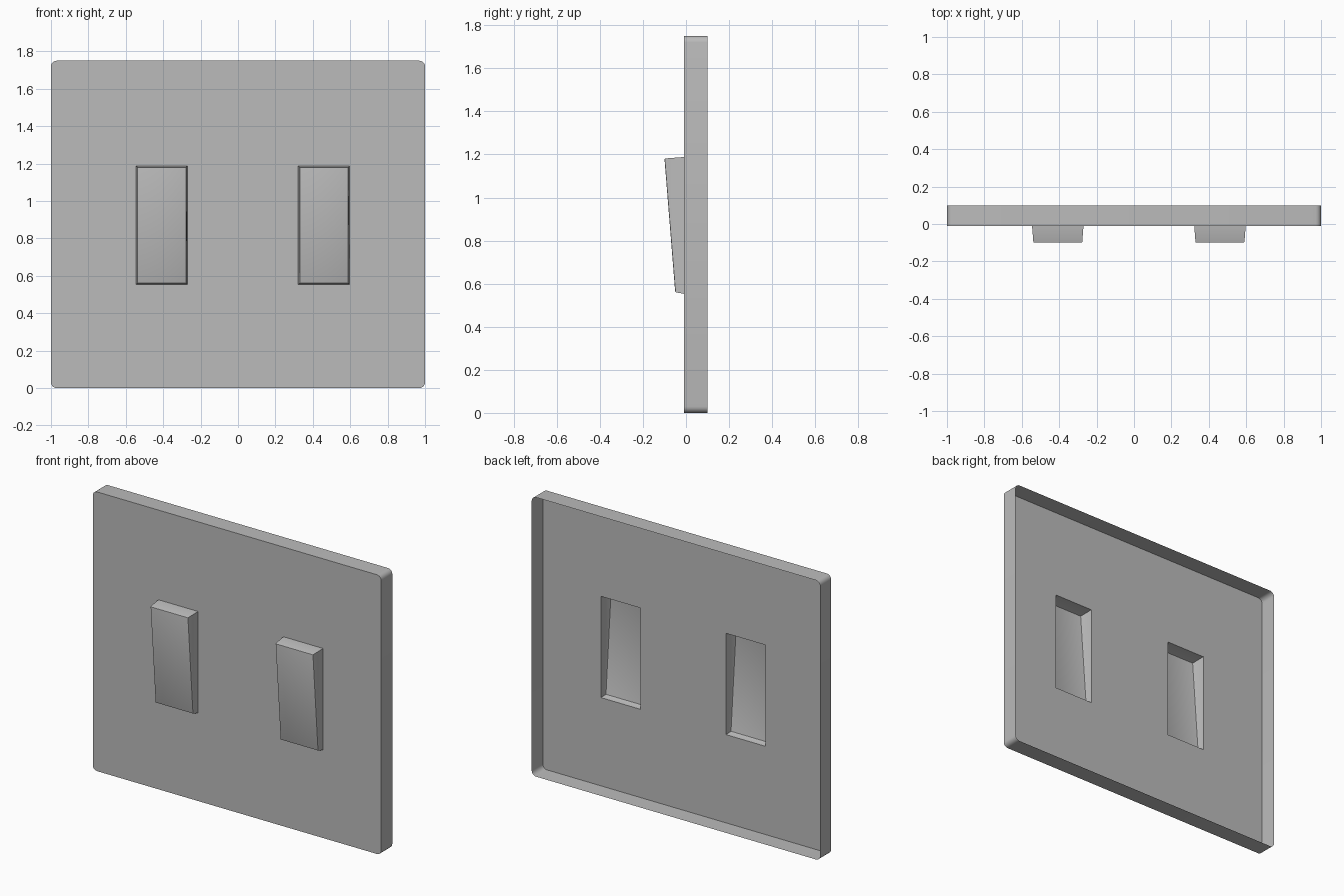
import bpy, bmesh, math

if "Cube" in bpy.data.objects:
    bpy.data.objects.remove(bpy.data.objects["Cube"])

FRONT, BACK = -0.01, 0.10          # depth of the plate
W, H, R = 1.0, 1.75, 0.03          # half width, height, corner radius
ROCKERS = [(-0.545, -0.27), (0.322, 0.597)]
Z0, Z1 = 0.553, 1.188              # opening bottom and top

grey = bpy.data.materials.new("light grey plastic")
grey.diffuse_color = (0.5, 0.5, 0.5, 1)
grey.use_nodes = True
grey.node_tree.nodes["Principled BSDF"].inputs["Base Color"].default_value = grey.diffuse_color


def finish(bm, name):
    mesh = bpy.data.meshes.new(name)
    bm.to_mesh(mesh)
    bm.free()
    mesh.materials.append(grey)
    ob = bpy.data.objects.new(name, mesh)
    bpy.context.collection.objects.link(ob)
    bpy.context.view_layer.objects.active = ob
    ob.select_set(True)
    bpy.ops.object.shade_smooth_by_angle(angle=math.radians(35))
    ob.select_set(False)


def loop(bm, pts, y):
    vs = [bm.verts.new((x, y, z)) for x, z in pts]
    return vs, [bm.edges.new((vs[i - 1], vs[i])) for i in range(len(vs))]


def rounded_outline():
    pts = []
    for k, (cx, cz) in enumerate([(W - R, H - R), (R - W, H - R), (R - W, R), (W - R, R)]):
        for i in range(6):
            a = math.pi / 2 * (k + i / 5)
            pts.append((cx + R * math.cos(a), cz + R * math.sin(a)))
    return pts


# Wall plate: open-backed shell with two rectangular openings
bm = bmesh.new()
outline = rounded_outline()
front, edges = loop(bm, outline, FRONT)
fill = list(edges)
for x0, x1 in ROCKERS:
    fill += loop(bm, [(x0, Z0), (x1, Z0), (x1, Z1), (x0, Z1)], FRONT)[1]
bmesh.ops.triangle_fill(bm, edges=fill, use_beauty=True, normal=(0, -1, 0))
back = [bm.verts.new((x, BACK, z)) for x, z in outline]
for i in range(len(front)):
    bm.faces.new((front[i - 1], front[i], back[i], back[i - 1]))
bm.normal_update()
for f in bm.faces:                 # face outward
    c, n = f.calc_center_median(), f.normal
    if (n.y > 0.5) or (abs(n.y) < 0.5 and n.x * c.x + n.z * (c.z - H / 2) < 0):
        f.normal_flip()
finish(bm, "wall_plate")

# Rocker switches: hollow tilted caps, open at the back
for name, (x0, x1) in zip(("left_rocker", "right_rocker"), ROCKERS):
    bm = bmesh.new()
    d = 0.007
    base = [bm.verts.new((x, FRONT, z)) for x, z in
            [(x0, Z0), (x1, Z0), (x1, Z1), (x0, Z1)]]
    cap = [bm.verts.new(p) for p in
           [(x0 + d, -0.05, Z0 + d), (x1 - d, -0.05, Z0 + d),
            (x1 - d, -0.10, Z1 - d), (x0 + d, -0.10, Z1 - d)]]
    face = bm.faces.new(cap)
    for i in range(4):
        bm.faces.new((base[i - 1], base[i], cap[i], cap[i - 1]))
    bmesh.ops.recalc_face_normals(bm, faces=bm.faces)
    bm.normal_update()
    if face.normal.y > 0:
        bmesh.ops.reverse_faces(bm, faces=bm.faces)
    bmesh.ops.bevel(bm, geom=list(face.edges), offset=0.005, segments=2,
                    profile=0.5, affect='EDGES')
    finish(bm, name)
